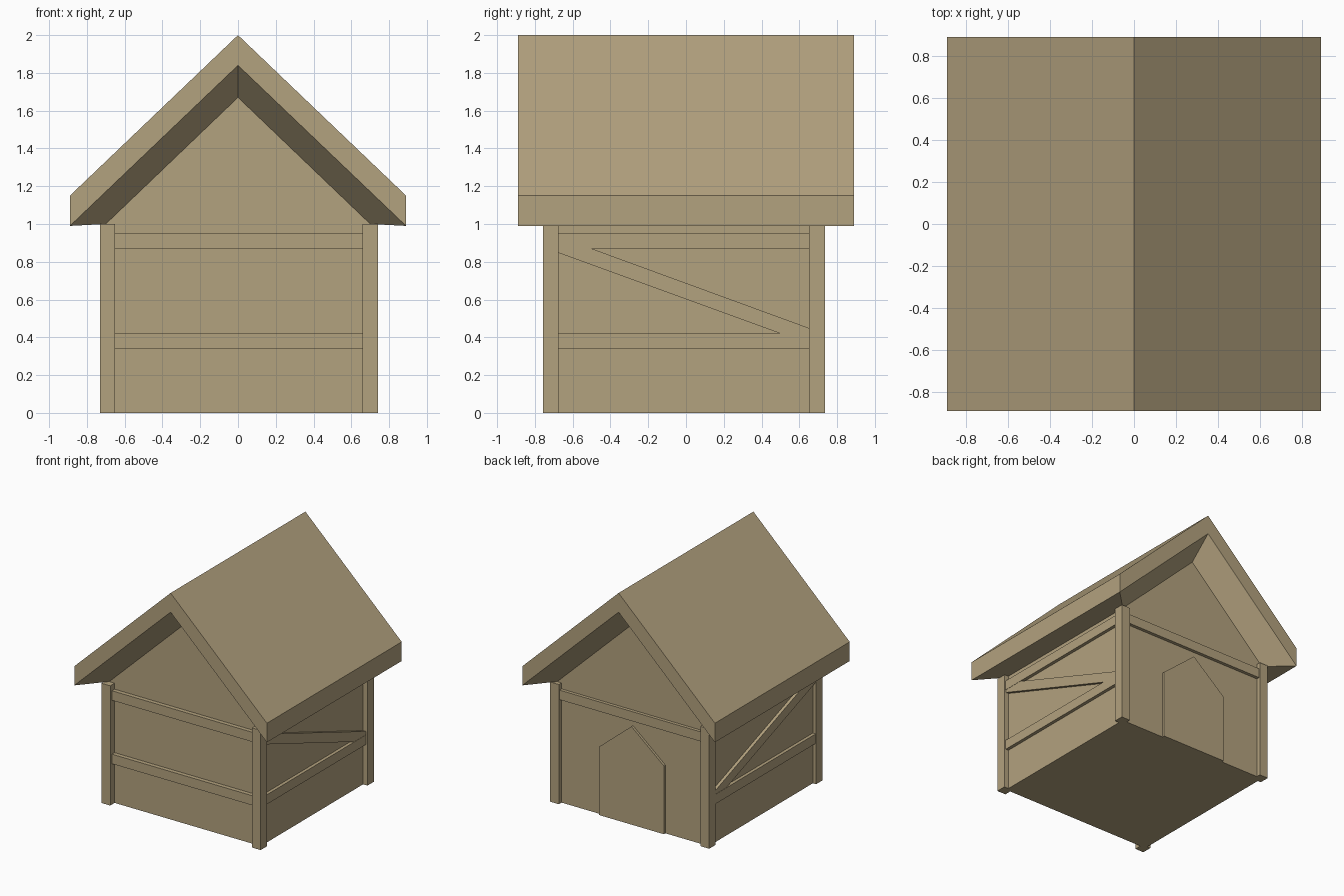
import bpy, bmesh
from math import atan2, hypot
from mathutils import Matrix

if "Cube" in bpy.data.objects:
    bpy.data.objects.remove(bpy.data.objects["Cube"])

wood = bpy.data.materials.new("wood")
wood.diffuse_color = (0.45, 0.36, 0.21, 1)
wood.use_nodes = True
wood.node_tree.nodes["Principled BSDF"].inputs["Base Color"].default_value = wood.diffuse_color

W = 0.70          # wall half width and depth
E = 0.89          # roof half width and depth
WALL_TOP, GABLE = 1.0, 1.67
EAVE_LOW, EAVE_TOP, INNER_APEX, RIDGE = 0.99, 1.15, 1.84, 2.0


def finish(name, bm):
    bmesh.ops.remove_doubles(bm, verts=bm.verts, dist=1e-5)
    bmesh.ops.recalc_face_normals(bm, faces=bm.faces)
    mesh = bpy.data.meshes.new(name)
    bm.to_mesh(mesh)
    bm.free()
    mesh.materials.append(wood)
    ob = bpy.data.objects.new(name, mesh)
    bpy.context.collection.objects.link(ob)
    return ob


def box(name, x0, x1, y0, y1, z0, z1):
    bm = bmesh.new()
    m = Matrix.LocRotScale(((x0 + x1) / 2, (y0 + y1) / 2, (z0 + z1) / 2), None,
                           (x1 - x0, y1 - y0, z1 - z0))
    bmesh.ops.create_cube(bm, size=1, matrix=m)
    return finish(name, bm)


def prism(name, profile, to_xyz, d0, d1):
    """Extrude a 2D profile from depth d0 to d1; to_xyz maps (u, v, depth)."""
    bm = bmesh.new()
    a = [bm.verts.new(to_xyz(u, v, d0)) for u, v in profile]
    b = [bm.verts.new(to_xyz(u, v, d1)) for u, v in profile]
    bm.faces.new(a)
    bm.faces.new(b[::-1])
    for i in range(len(a)):
        j = (i + 1) % len(a)
        bm.faces.new((a[i], a[j], b[j], b[i]))
    return finish(name, bm)


# Walls and flared roof as one closed shell
bm = bmesh.new()


def face(*pts):
    bm.faces.new([bm.verts.new(p) for p in pts])


for s in (-1, 1):
    w, e = s * W, s * E
    # gable wall
    face((-W, w, 0), (W, w, 0), (W, w, WALL_TOP), (0, w, GABLE), (-W, w, WALL_TOP))
    # side wall, eave underside, eave edge, roof slope
    side = [(w, W, 0), (w, W, WALL_TOP), (e, E, EAVE_LOW), (e, E, EAVE_TOP), (0, E, RIDGE)]
    for p, q in zip(side, side[1:]):
        face(p, q, (q[0], -q[1], q[2]), (p[0], -p[1], p[2]))
    # flared underside and barge board at both ends
    for t in (-1, 1):
        face((e, t * E, EAVE_LOW), (0, t * E, INNER_APEX), (0, t * W, GABLE), (w, t * W, WALL_TOP))
        face((e, t * E, EAVE_LOW), (0, t * E, INNER_APEX), (0, t * E, RIDGE), (e, t * E, EAVE_TOP))
face((-W, -W, 0), (W, -W, 0), (W, W, 0), (-W, W, 0))
finish("house_shell", bm)

# Corner posts
for xn, x in (("left", -0.69), ("right", 0.70)):
    for yn, y in (("front", -0.716), ("back", 0.694)):
        box(f"{yn}_{xn}_post", x - 0.04, x + 0.04, y - 0.042, y + 0.042, 0, 1.0)

# Horizontal rails
OUT = 0.727
for name, z in (("lower", 0.34), ("upper", 0.87)):
    box(f"front_{name}_rail", -0.66, 0.67, -OUT - 0.008, -W + 0.02, z, z + 0.08)
    for xn, s in (("left", -1), ("right", 1)):
        x0, x1 = sorted((s * (W - 0.02), s * OUT))
        box(f"{xn}_{name}_rail", x0, x1, -0.68, 0.66, z, z + 0.08)
box("back_upper_rail", -0.66, 0.67, W - 0.02, OUT, 0.87, 0.95)

# Diagonal braces, high at the front and low at the back
brace = [(-0.68, 0.849), (0.50, 0.42), (0.66, 0.42), (0.66, 0.446), (-0.50, 0.87), (-0.68, 0.87)]
for xn, s in (("left", -1), ("right", 1)):
    prism(f"{xn}_brace", brace, lambda u, v, d: (d, u, v), s * (W - 0.02), s * (OUT - 0.002))

# Pointed back door
door = [(-0.30, 0), (0.30, 0), (0.30, 0.57), (0, 0.82), (-0.30, 0.57)]
prism("back_door", door, lambda u, v, d: (u, d, v), W - 0.02, W + 0.02)
